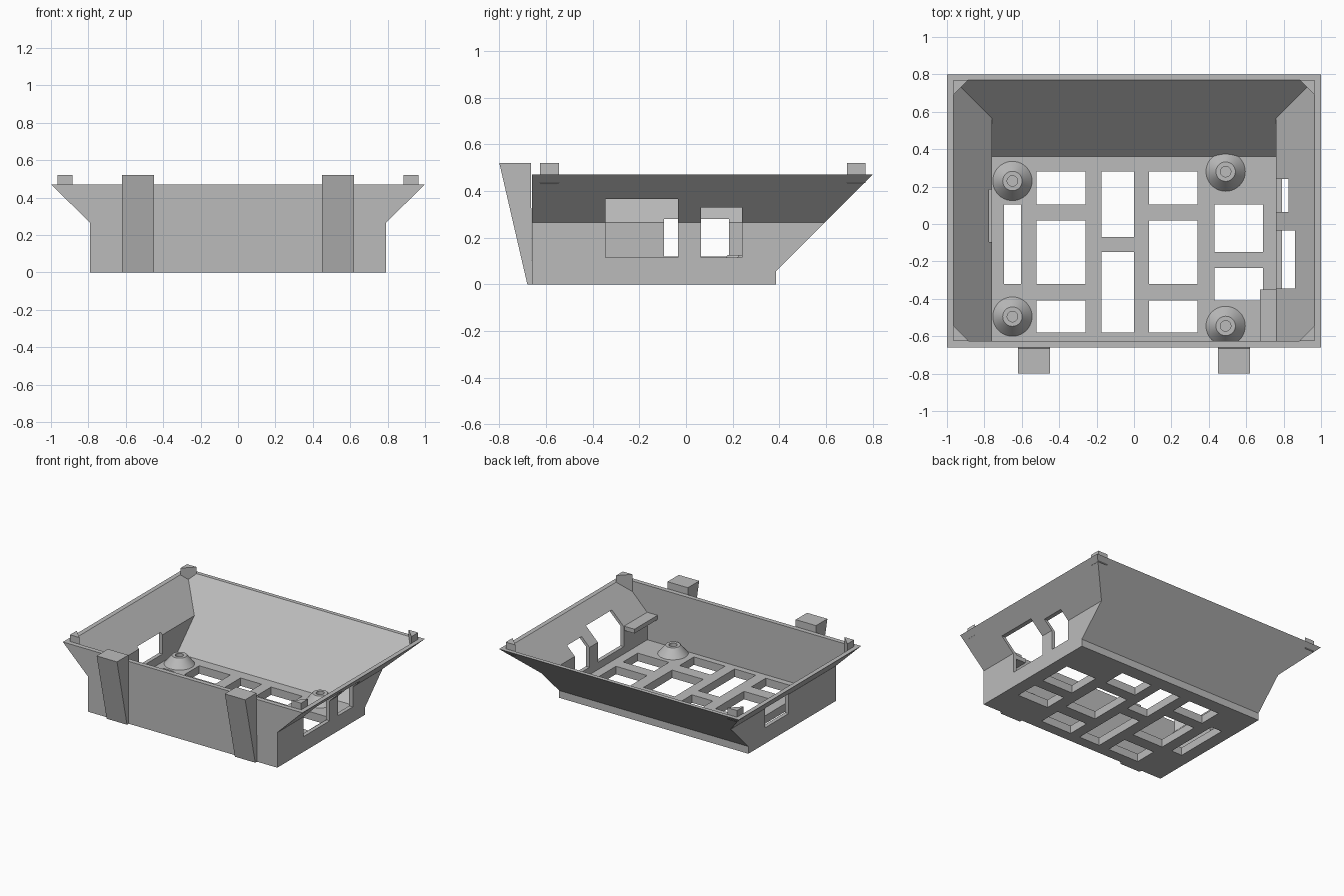
import bpy, bmesh, math

old = bpy.data.objects.get("Cube")
if old:
    bpy.data.objects.remove(old, do_unlink=True)

grey = bpy.data.materials.new("plain grey")
grey.use_nodes = True
COLOUR = (0.5, 0.5, 0.5, 1)
grey.diffuse_color = COLOUR
grey.node_tree.nodes["Principled BSDF"].inputs["Base Color"].default_value = COLOUR

FLOOR, RIM, TOP = 0.06, 0.47, 0.52


def make(name, bm):
    bmesh.ops.recalc_face_normals(bm, faces=bm.faces)
    mesh = bpy.data.meshes.new(name)
    bm.to_mesh(mesh)
    bm.free()
    mesh.materials.append(grey)
    obj = bpy.data.objects.new(name, mesh)
    bpy.context.collection.objects.link(obj)
    return obj


def bridge(bm, a, b):
    for i in range(len(a)):
        j = (i + 1) % len(a)
        bm.faces.new((a[i], a[j], b[j], b[i]))


def prism(name, lower, upper):
    """Solid between two matching outlines."""
    bm = bmesh.new()
    a, b = ([bm.verts.new(p) for p in ring] for ring in (lower, upper))
    bm.faces.new(a)
    bm.faces.new(b)
    bridge(bm, a, b)
    return make(name, bm)


def add_box(bm, x0, x1, y0, y1, z0, z1):
    verts = bmesh.ops.create_cube(bm, size=1)["verts"]
    for v in verts:
        v.co.x = x1 if v.co.x > 0 else x0
        v.co.y = y1 if v.co.y > 0 else y0
        v.co.z = z1 if v.co.z > 0 else z0


# Flared tray: outer levels going up, inner levels going back down
levels = [  # half width, front y, back y, z
    (0.79, -0.66, 0.385, 0), (0.79, -0.66, 0.385, 0.055),
    (0.79, -0.66, 0.595, 0.265), (1.0, -0.66, 0.80, RIM),
    (0.965, -0.625, 0.77, RIM), (0.76, -0.625, 0.565, 0.265),
    (0.76, -0.625, 0.36, FLOOR),
]
bm = bmesh.new()
rings = [[bm.verts.new(p) for p in ((-w, f, z), (w, f, z), (w, b, z), (-w, b, z))]
         for w, f, b, z in levels]
for a, b in zip(rings, rings[1:]):
    bridge(bm, a, b)
bm.faces.new(rings[0])
bm.faces.new(rings[-1])
tray = make("tray_shell", bm)

# Openings: floor grid (column x range, then its y ranges) and side windows
outer_column = [(0.105, 0.28), (-0.32, 0.02), (-0.58, -0.41)]
floor_columns = [
    ((-0.695, -0.605), [(-0.32, 0.105)]),
    ((-0.52, -0.26), outer_column),
    ((-0.175, 0.0), [(-0.07, 0.28), (-0.58, -0.15)]),
    ((0.08, 0.34), outer_column),
    ((0.43, 0.69), [(-0.15, 0.105), (-0.41, -0.235)]),
]
bm = bmesh.new()
for xs, spans in floor_columns:
    for ys in spans:
        add_box(bm, *xs, *ys, -0.1, FLOOR + 0.02)
add_box(bm, 0.72, 1.1, -0.345, -0.035, 0.115, 0.365)
add_box(bm, 0.72, 1.1, 0.065, 0.24, 0.115, 0.33)
add_box(bm, -1.1, -0.72, -0.095, 0.185, 0.12, 0.28)
cutter = make("opening_cutter", bm)
cutter.hide_render = True
cutter.hide_viewport = True
cut = tray.modifiers.new("openings", "BOOLEAN")
cut.operation = "DIFFERENCE"
cut.solver = "EXACT"
cut.object = cutter
bpy.context.view_layer.objects.active = tray
bpy.ops.object.modifier_apply(modifier=cut.name)
bpy.data.objects.remove(cutter, do_unlink=True)


# Hollow conical screw bosses
def boss(name, x, y):
    bm = bmesh.new()
    profile = [(0.105, FLOOR - 0.01), (0.105, FLOOR), (0.052, 0.125),
               (0.028, 0.125), (0.028, FLOOR + 0.002)]
    n = 40
    loops = [[bm.verts.new((x + r * math.cos(2 * math.pi * i / n),
                            y + r * math.sin(2 * math.pi * i / n), z))
              for i in range(n)] for r, z in profile]
    for a, b in zip(loops, loops[1:]):
        bridge(bm, a, b)
    bm.faces.new(loops[0])
    bm.faces.new(loops[-1])
    obj = make(name, bm)
    bpy.ops.object.select_all(action="DESELECT")
    obj.select_set(True)
    bpy.context.view_layer.objects.active = obj
    bpy.ops.object.shade_smooth_by_angle(angle=math.radians(30))


for name, x, y in (("back_right", -0.65, 0.23), ("front_right", -0.65, -0.495),
                   ("back_left", 0.49, 0.28), ("front_left", 0.49, -0.545)):
    boss(name + "_boss", x, y)

# Triangular corner posts and tapered front clips, mirrored across x
for side, s in (("right", -1), ("left", 1)):
    for end, y, d, low in (("front", -0.625, 0.08, 0.365), ("back", 0.77, -0.08, 0.435)):
        plan = [(s * 0.965, y, 0.435), (s * 0.885, y, low), (s * 0.965, y + d, 0.435)]
        prism(f"{end}_{side}_corner_post", plan, [(px, py, TOP) for px, py, _ in plan])
    section = [(-0.68, 0), (-0.66, 0), (-0.665, TOP), (-0.80, TOP)]
    prism(f"{side}_front_clip", *([(s * x, y, z) for y, z in section] for x in (0.45, 0.62)))

# Small ledge inside the left wall
bm = bmesh.new()
add_box(bm, 0.675, 0.765, -0.63, -0.35, 0.235, 0.267)
make("inner_ledge", bm)
